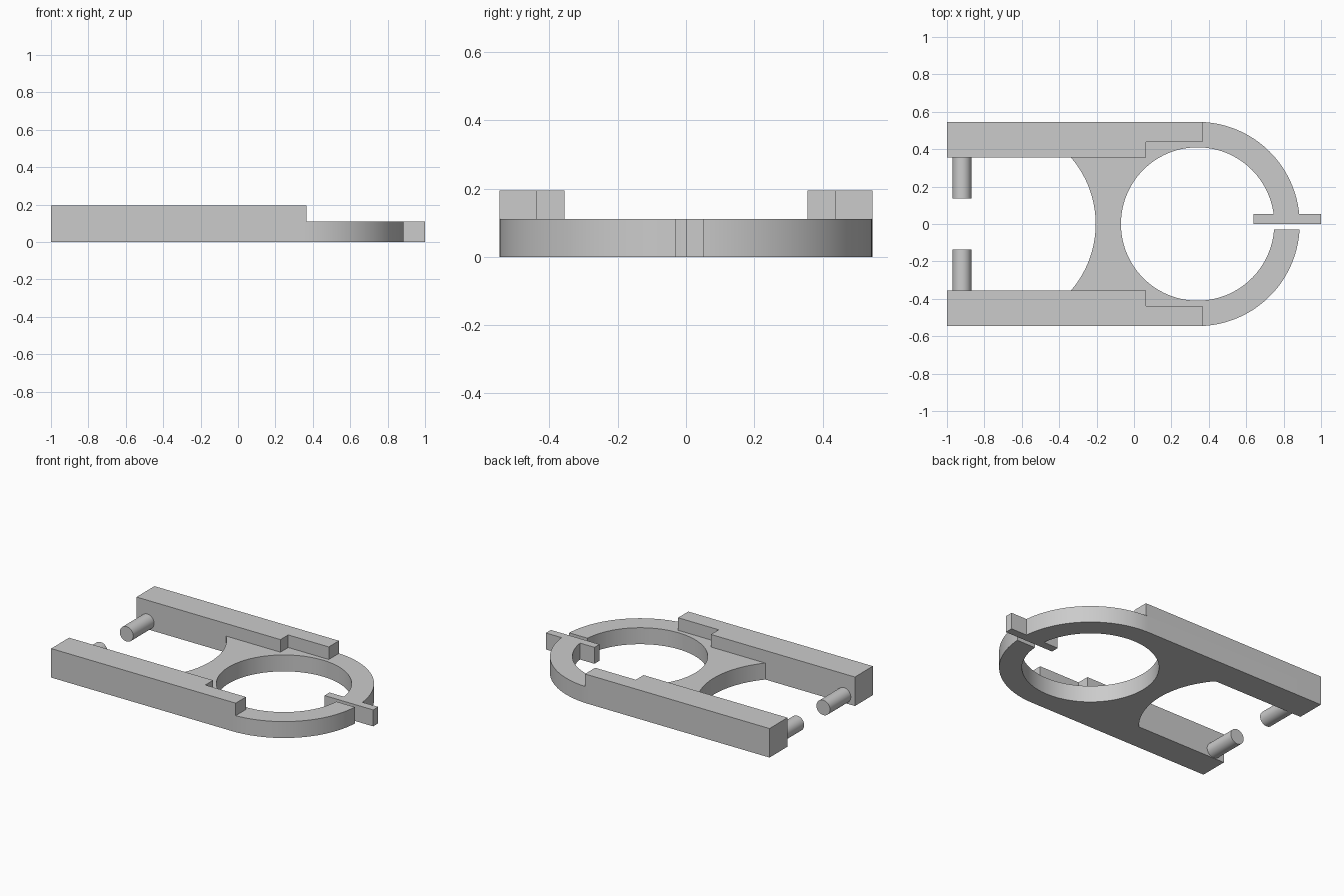
import bpy
import bmesh
from math import asin, cos, sin, pi

if "Cube" in bpy.data.objects:
    bpy.data.objects.remove(bpy.data.objects["Cube"])

HALF_W = 0.546     # half width, also the outer radius of the ring
HOLE_R = 0.41
RING_X = 0.34
ARM_IN = 0.356     # inner side of the arms
BASE_H = 0.11
BAR_H = 0.194
GAP = 0.03

grey = bpy.data.materials.new("plain_grey")
grey.use_nodes = True
COLOUR = (0.6, 0.6, 0.6, 1.0)
grey.diffuse_color = COLOUR
grey.node_tree.nodes["Principled BSDF"].inputs["Base Color"].default_value = COLOUR


def finish(name, bm):
    bmesh.ops.recalc_face_normals(bm, faces=bm.faces)
    mesh = bpy.data.meshes.new(name)
    bm.to_mesh(mesh)
    bm.free()
    mesh.materials.append(grey)
    obj = bpy.data.objects.new(name, mesh)
    bpy.context.collection.objects.link(obj)
    bpy.ops.object.select_all(action='DESELECT')
    obj.select_set(True)
    bpy.context.view_layer.objects.active = obj
    bpy.ops.object.shade_smooth_by_angle(angle=pi / 6)
    return obj


def prism(name, outline, z0, z1):
    bm = bmesh.new()
    face = bm.faces.new([bm.verts.new((x, y, z0)) for x, y in outline])
    top = bmesh.ops.extrude_face_region(bm, geom=[face])["geom"]
    verts = [v for v in top if isinstance(v, bmesh.types.BMVert)]
    bmesh.ops.translate(bm, verts=verts, vec=(0, 0, z1 - z0))
    return finish(name, bm)


def arc(cx, r, a0, a1, n):
    return [(cx + r * cos(a0 + (a1 - a0) * i / n), r * sin(a0 + (a1 - a0) * i / n))
            for i in range(n + 1)]


# Base plate: split ring, web with a concave end, and two arms
notch_r = 0.545
notch_a = asin(ARM_IN / notch_r)
outline = arc(RING_X, HALF_W, -asin(GAP / HALF_W), -pi / 2, 32)
outline += [(-1, -HALF_W), (-1, -ARM_IN)]
outline += arc(-0.75, notch_r, -notch_a, notch_a, 28)
outline += [(-1, ARM_IN), (-1, HALF_W)]
outline += arc(RING_X, HALF_W, pi / 2, 0, 32)
outline += arc(RING_X, HOLE_R, 0, 2 * pi - asin(GAP / HOLE_R), 80)
prism("base_plate", outline, 0, BASE_H)

# Raised bars with a narrower tip, and pins facing each other
for side, s in (("left", 1), ("right", -1)):
    bar = [(-1, ARM_IN), (0.065, ARM_IN), (0.065, 0.438),
           (0.365, 0.438), (0.365, HALF_W), (-1, HALF_W)]
    prism(side + "_bar", [(x, s * y) for x, y in bar], BASE_H, BAR_H)

    bm = bmesh.new()
    bmesh.ops.create_cone(bm, cap_ends=True, segments=40, radius1=0.05,
                          radius2=0.05, depth=0.22)
    for v in bm.verts:
        x, y, z = v.co
        v.co = (x - 0.92, s * (z + ARM_IN - 0.11), y + 0.052)
    finish(side + "_pin", bm)

# Clamp tab crossing the ring beside the gap
prism("clamp_tab", [(0.64, 0), (1, 0), (1, 0.053), (0.64, 0.053)], 0, BASE_H)
